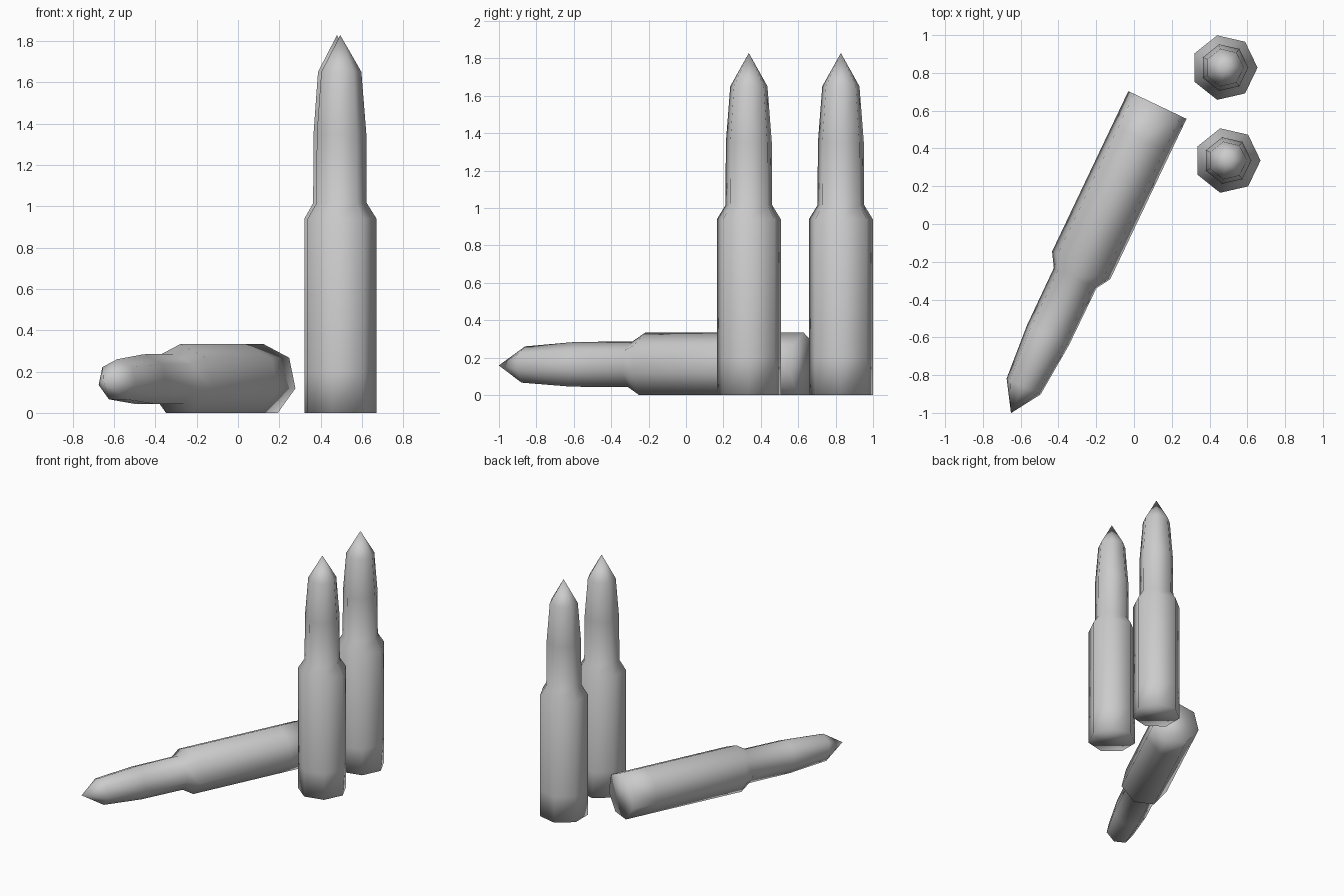
import bpy, bmesh, math
from mathutils import Matrix, Vector

if "Cube" in bpy.data.objects:
    bpy.data.objects.remove(bpy.data.objects["Cube"])

SIDES = 7
R = 0.175

# (radius, height) from base to nose ring
PROFILE = [(R, 0), (R, 0.2), (R, 0.94), (0.128, 1.015), (0.126, 1.35), (0.102, 1.65)]


def cartridge(name, matrix, phase=0.0, tip=1.828):
    bm = bmesh.new()
    rings = []
    for r, z in PROFILE:
        ring = []
        for i in range(SIDES):
            a = phase + math.tau * i / SIDES
            ring.append(bm.verts.new((r * math.cos(a), r * math.sin(a), z)))
        rings.append(ring)
    point = bm.verts.new((0, 0, tip))
    bm.faces.new(rings[0][::-1])
    for i in range(SIDES):
        j = (i + 1) % SIDES
        for low, high in zip(rings, rings[1:]):
            bm.faces.new((low[i], low[j], high[j], high[i]))
        bm.faces.new((rings[-1][i], rings[-1][j], point))
    for f in bm.faces:
        f.smooth = True
    mesh = bpy.data.meshes.new(name)
    bm.to_mesh(mesh)
    bm.free()
    obj = bpy.data.objects.new(name, mesh)
    bpy.context.collection.objects.link(obj)
    obj.matrix_world = matrix
    return obj


# Two standing rounds
cartridge("standing_cartridge_back", Matrix.Translation((0.479, 0.828, 0)))
cartridge("standing_cartridge_front", Matrix.Translation((0.495, 0.336, 0)))

# Round lying on one of its flat sides
axis = Vector((-0.4294, -0.9031, 0)).normalized()
side = Vector((-axis.y, axis.x, 0))
up = axis.cross(side)
lying = Matrix((side, up, axis)).transposed().to_4x4()
lying.translation = (0.124, 0.63, R * math.cos(math.pi / SIDES))
cartridge("lying_cartridge", lying, math.pi / 2 - 2 * math.tau / SIDES, 1.806)
